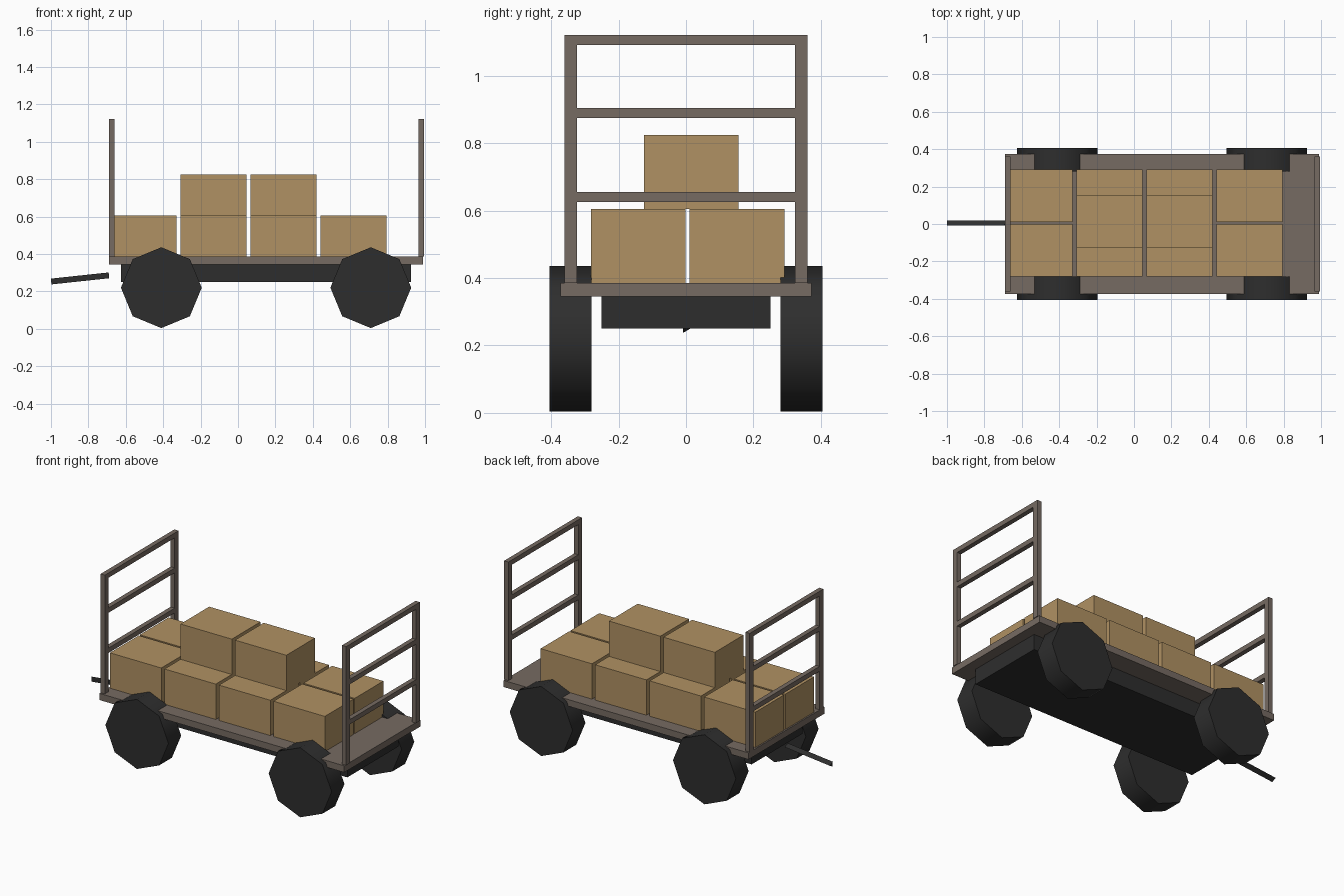
import bpy
import math
from mathutils import Vector

default = bpy.data.objects.get("Cube")
if default:
    bpy.data.objects.remove(default, do_unlink=True)


def material(name, r, g, b):
    m = bpy.data.materials.new(name)
    m.use_nodes = True
    m.diffuse_color = (r, g, b, 1)
    bsdf = next(n for n in m.node_tree.nodes if n.type == 'BSDF_PRINCIPLED')
    bsdf.inputs["Base Color"].default_value = (r, g, b, 1)
    return m


wood = material("weathered_wood", 0.18, 0.145, 0.122)
cardboard = material("cardboard", 0.434, 0.285, 0.125)
rubber = material("dark_rubber", 0.027, 0.027, 0.027)


def finish(name, mat):
    ob = bpy.context.object
    ob.name = name
    ob.data.name = name
    ob.data.materials.append(mat)
    return ob


def box(name, mat, xs, ys, zs):
    """Axis-aligned block given by its (low, high) range on each axis."""
    spans = (xs, ys, zs)
    bpy.ops.mesh.primitive_cube_add(size=1, location=[sum(s) / 2 for s in spans])
    ob = finish(name, mat)
    ob.scale = [s[1] - s[0] for s in spans]
    bpy.ops.object.transform_apply(location=False, rotation=False, scale=True)
    return ob


# Flat bed and the frame beneath it
BED_TOP = 0.386
box("bed", wood, (-0.69, 0.99), (-0.373, 0.373), (0.345, BED_TOP))
box("chassis", rubber, (-0.625, 0.925), (-0.25, 0.25), (0.25, 0.345))

# Ladder rails at both ends
for end, x in (("right", -0.69), ("left", 0.966)):
    xs = (x, x + 0.029)
    for side, y in (("front", -0.361), ("back", 0.324)):
        box(f"{end}_{side}_post", wood, xs, (y, y + 0.037), (BED_TOP, 1.122))
    for i, z in enumerate((0.626, 0.875, 1.092)):
        box(f"{end}_rail_{i + 1}", wood, xs, (-0.324, 0.324), (z, z + 0.03))

# Octagonal wheels, rounded shading on the tread only
for end, x in (("right", -0.41), ("left", 0.71)):
    for side, sign in (("front", -1), ("back", 1)):
        bpy.ops.mesh.primitive_cylinder_add(
            vertices=8, radius=0.216, depth=0.125,
            location=(x, sign * 0.3425, 0.22), rotation=(math.pi / 2, 0, 0))
        finish(f"{end}_{side}_wheel", rubber)
        bpy.ops.object.shade_smooth_by_angle(angle=math.radians(50))

# Cargo: four pairs on the bed, two more stacked in the middle
BOX = Vector((0.352, 0.281, 0.219))


def carton(name, x, y, z):
    box(name, cardboard, (x, x + BOX.x), (y, y + BOX.y), (z, z + BOX.z))


for col in range(4):
    x = -0.681 + col * 0.374
    for side, y in (("front", -0.282), ("back", 0.011)):
        carton(f"{side}_carton_{col + 1}", x, y, BED_TOP)
    if col in (1, 2):
        carton(f"top_carton_{col}", x, -0.125, BED_TOP + BOX.z)

# Triangular tow bar sloping down from the right end
start, tip = Vector((-0.69, 0, 0.286)), Vector((-0.999, 0, 0.253))
bpy.ops.mesh.primitive_cylinder_add(vertices=3, radius=0.018,
                                    depth=(tip - start).length)
bar = finish("tow_bar", rubber)
# Put one ridge toward the back and a flat side toward the front
ridge = max((v.co.copy() for v in bar.data.vertices), key=lambda c: c.y)
bar.data.transform(Vector((ridge.x, ridge.y, 0)).rotation_difference(
    Vector((0, 1, 0))).to_matrix().to_4x4())
bar.location = (start + tip) / 2
d = tip - start
bar.rotation_euler = (0, math.atan2(d.x, d.z), 0)
